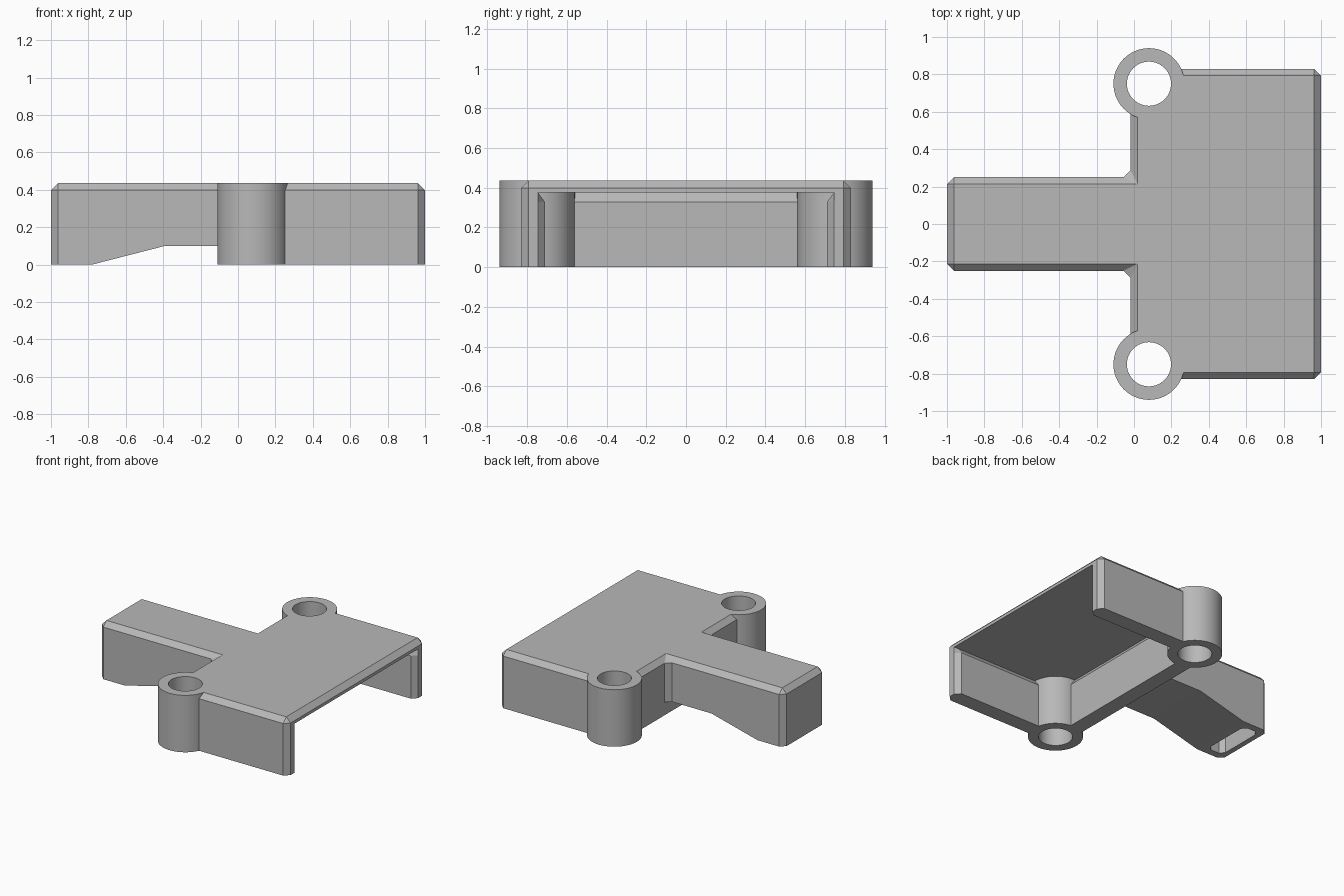
import bpy
import bmesh
import math

cube = bpy.data.objects.get("Cube")
if cube:
    bpy.data.objects.remove(cube, do_unlink=True)

H = 0.435      # overall height
C = 0.037      # chamfer size

grey = bpy.data.materials.new("plain grey")
grey.use_nodes = True
colour = (0.48, 0.48, 0.48, 1)
grey.diffuse_color = colour
grey.node_tree.nodes["Principled BSDF"].inputs["Base Color"].default_value = colour


def loft(name, rings):
    """Closed solid through matching rings of 3D points."""
    bm = bmesh.new()
    loops = [[bm.verts.new(p) for p in ring] for ring in rings]
    for a, b in zip(loops, loops[1:]):
        n = len(a)
        for i in range(n):
            j = (i + 1) % n
            bm.faces.new((a[i], a[j], b[j], b[i]))
    bm.faces.new(loops[0][::-1])
    bm.faces.new(loops[-1])
    bmesh.ops.remove_doubles(bm, verts=bm.verts, dist=0.0005)
    bmesh.ops.recalc_face_normals(bm, faces=bm.faces)
    mesh = bpy.data.meshes.new(name)
    bm.to_mesh(mesh)
    bm.free()
    mesh.materials.append(grey)
    ob = bpy.data.objects.new(name, mesh)
    bpy.context.collection.objects.link(ob)
    return ob


def at(points, z):
    return [(x, y, z) for x, y in points]


def cylinder(name, x, y, r, z0, z1, sides=64):
    ring = [(x + r * math.cos(2 * math.pi * i / sides),
             y + r * math.sin(2 * math.pi * i / sides)) for i in range(sides)]
    return loft(name, [at(ring, z0), at(ring, z1)])


def combine(target, tool, operation):
    mod = target.modifiers.new("join", "BOOLEAN")
    mod.operation = operation
    mod.solver = "EXACT"
    mod.object = tool
    tool.hide_render = True
    bpy.context.view_layer.objects.active = target
    bpy.ops.object.modifier_apply(modifier=mod.name)
    bpy.data.objects.remove(tool, do_unlink=True)


def mirror_y(half):
    return half + [(x, -y) for x, y in reversed(half)]


# T-shaped body: chamfered outline rising to a sharp, inset top
corners = mirror_y([(1, 0.83), (-0.018, 0.83), (-0.018, 0.25), (-1, 0.25)])
lower, top = [], []
for i, (x, y) in enumerate(corners):
    (px, py), (nx, ny) = corners[i - 1], corners[(i + 1) % len(corners)]
    d1 = ((x - px), (y - py))
    d2 = ((nx - x), (ny - y))
    l1, l2 = math.hypot(*d1), math.hypot(*d2)
    d1, d2 = (d1[0] / l1, d1[1] / l1), (d2[0] / l2, d2[1] / l2)
    lower += [(x - d1[0] * C, y - d1[1] * C), (x + d2[0] * C, y + d2[1] * C)]
    inward = (-d1[1] - d2[1], d1[0] + d2[0])
    top += [(x + inward[0] * C, y + inward[1] * C)] * 2
body = loft("cover_body", [at(lower, 0), at(lower, H - C), at(top, H)])

# Cavity open below and at the end, with bevelled wall tops and mouth
narrow = mirror_y([(1.1, 0.745), (1, 0.745), (0.963, 0.71), (0.1, 0.71)])
wide = mirror_y([(1.1, 0.745), (1, 0.745), (0.963, 0.745), (0.065, 0.745)])
cavity = loft("cavity_cutter", [at(narrow, -0.1), at(narrow, 0.327), at(wide, 0.375)])
combine(body, cavity, "DIFFERENCE")

# Relieved underside of the arm
relief = [(-0.018, -0.1), (-0.018, 0.1), (-0.39, 0.1), (-0.78, 0), (-0.78, -0.1)]
combine(body, loft("relief_cutter", [[(x, y, z) for x, z in relief] for y in (-0.3, 0.3)]),
        "DIFFERENCE")

# Shallow pocket under the arm tip, with clipped corners
pocket = mirror_y([(-0.83, 0.16), (-0.86, 0.195), (-0.93, 0.195), (-0.96, 0.16)])
combine(body, loft("pocket_cutter", [at(pocket, -0.1), at(pocket, 0.12)]), "DIFFERENCE")

# Screw bosses with through holes
for side in (1, -1):
    combine(body, cylinder("boss", 0.08, side * 0.75, 0.19, 0, H), "UNION")
for side in (1, -1):
    combine(body, cylinder("hole_cutter", 0.08, side * 0.75, 0.118, -0.1, H + 0.1),
            "DIFFERENCE")

bpy.ops.object.select_all(action="DESELECT")
body.select_set(True)
bpy.context.view_layer.objects.active = body
bpy.ops.object.shade_smooth_by_angle(angle=math.radians(20))
